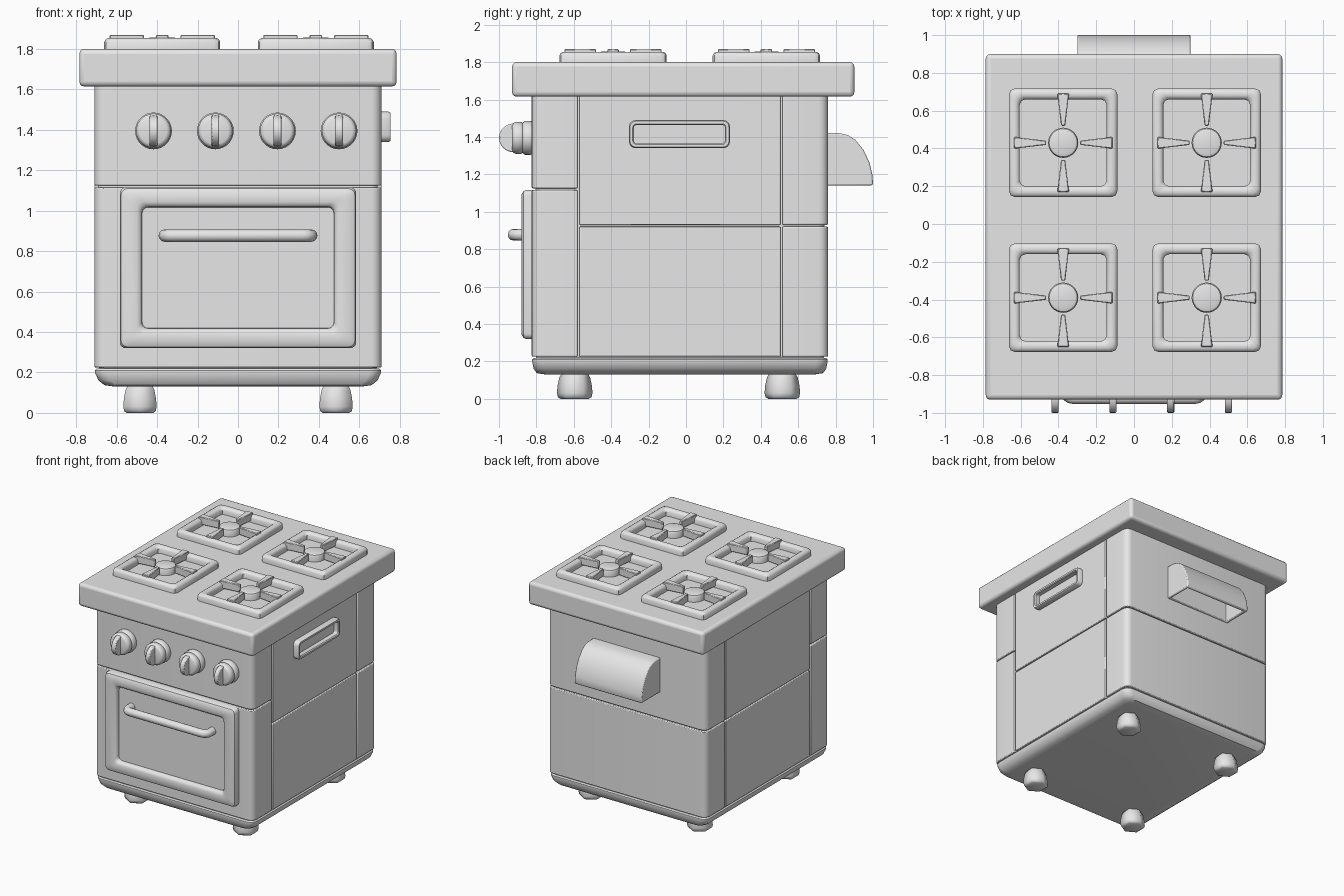
import bpy, bmesh, math
from mathutils import Matrix, Vector

cube = bpy.data.objects.get("Cube")
if cube:
    bpy.data.objects.remove(cube, do_unlink=True)

grey = bpy.data.materials.new("plain grey")
grey.use_nodes = True
grey.diffuse_color = (0.8, 0.8, 0.8, 1)
grey.node_tree.nodes["Principled BSDF"].inputs["Base Color"].default_value = (0.8, 0.8, 0.8, 1)

Q = math.pi / 2
UP, FRONT, SIDE = (0, 0, 0), (Q, 0, 0), (Q, 0, Q)


def finish(name, bm, loc=(0, 0, 0), rot=UP, bevel=0, segments=2, angle=35):
    bmesh.ops.recalc_face_normals(bm, faces=bm.faces)
    mesh = bpy.data.meshes.new(name)
    bm.to_mesh(mesh)
    bm.free()
    mesh.materials.append(grey)
    ob = bpy.data.objects.new(name, mesh)
    bpy.context.collection.objects.link(ob)
    ob.location, ob.rotation_euler = loc, rot
    if bevel:
        mod = ob.modifiers.new("edges", 'BEVEL')
        mod.width, mod.segments = bevel, segments
        mod.limit_method, mod.angle_limit = 'ANGLE', math.radians(40)
    bpy.ops.object.select_all(action='DESELECT')
    bpy.context.view_layer.objects.active = ob
    ob.select_set(True)
    bpy.ops.object.shade_smooth_by_angle(angle=math.radians(angle))
    return ob


def box(name, lo, hi, bevel=0.01, round_ends=(), radius=0.05, segments=2):
    """Box between two corners; upright edges at the given y signs are rounded."""
    lo, hi = Vector(lo), Vector(hi)
    bm = bmesh.new()
    bmesh.ops.create_cube(bm, size=1)
    for v in bm.verts:
        v.co = Vector([c * s for c, s in zip(v.co, hi - lo)])
    edges = [e for e in bm.edges
             if abs(e.verts[0].co.z - e.verts[1].co.z) > 0.01
             and any(e.verts[0].co.y * s > 0 for s in round_ends)]
    if edges:
        bmesh.ops.bevel(bm, geom=edges, offset=radius, segments=5, profile=0.5, affect='EDGES')
    return finish(name, bm, (lo + hi) / 2, UP, bevel, segments)


def bridge(bm, a, b):
    for i in range(len(a)):
        j = (i + 1) % len(a)
        bm.faces.new((a[i], a[j], b[j], b[i]))


def loft(name, loops, loc, rot=UP, caps=(True, True), steps=4):
    """Rounded rectangles (half width, half height, radius, level) joined in order."""
    bm = bmesh.new()
    rows = []
    for w, h, r, level in loops:
        row = []
        for k, (sx, sy) in enumerate(((1, 1), (-1, 1), (-1, -1), (1, -1))):
            for i in range(steps + 1):
                a = Q * (k + i / steps)
                row.append(bm.verts.new((sx * (w - r) + r * math.cos(a),
                                         sy * (h - r) + r * math.sin(a), level)))
        rows.append(row)
    for a, b in zip(rows, rows[1:]):
        bridge(bm, a, b)
    for use, row in zip(caps, (rows[0], rows[-1])):
        if use:
            bm.faces.new(row)
    return finish(name, bm, loc, rot)


def lathe(name, profile, loc, rot=UP, sides=28, turn=0.0, angle=40):
    bm = bmesh.new()
    rows = [[bm.verts.new((r * math.cos(turn + math.tau * i / sides),
                           r * math.sin(turn + math.tau * i / sides), z))
             for i in range(sides)] for r, z in profile]
    for a, b in zip(rows, rows[1:]):
        bridge(bm, a, b)
    bm.faces.new(rows[0])
    bm.faces.new(rows[-1])
    return finish(name, bm, loc, rot, angle=angle)


# Body panels around a recessed core, so narrow seams show between them
W, F, B = 0.71, -0.825, 0.76
box("body_core", (-0.69, -0.805, 0.2), (0.69, 0.74, 1.65), 0.03)
box("front_lower_panel", (-W, F, 0.225), (W, -0.58, 1.115), 0.006, (-1,))
box("front_upper_panel", (-W, F, 1.125), (W, -0.58, 1.63), 0.006, (-1,))
for level, z0, z1 in (("lower", 0.225, 0.92), ("upper", 0.93, 1.63)):
    box("back_%s_panel" % level, (-W, 0.515, z0), (W, B, z1), 0.006, (1,))
    box("side_%s_panel" % level, (-W, -0.57, z0), (W, 0.505, z1), 0.005)

# Base tray with a rounded underside
loft("base_tray", [(0.61, 0.72, 0.05, 0.13), (0.66, 0.765, 0.06, 0.137),
                   (0.69, 0.782, 0.06, 0.16), (0.708, 0.79, 0.06, 0.2),
                   (0.708, 0.79, 0.06, 0.21), (0.7, 0.782, 0.06, 0.219)],
     (0, (F + B) / 2, 0))

# Feet
for x in (-0.485, 0.485):
    for y in (-0.595, 0.515):
        lathe("foot", [(0.075, 0), (0.09, 0.008), (0.095, 0.03), (0.092, 0.07),
                       (0.082, 0.115), (0.07, 0.135)], (x, y, 0), sides=6, turn=Q, angle=65)

# Cooktop slab
box("cooktop", (-0.785, -0.93, 1.615), (0.785, 0.9, 1.8), 0.024, segments=3)


# Burners: square frame, central cap and four tapered prongs
def prong(loc, turn):
    bm = bmesh.new()
    lower, upper = [[bm.verts.new((r, s * w, z)) for r, w, s in
                     ((0.09, 0.011, -1), (0.26, 0.031, -1), (0.26, 0.031, 1), (0.09, 0.011, 1))]
                    for z in (0.01, 0.07)]
    bridge(bm, lower, upper)
    bm.faces.new(lower)
    bm.faces.new(upper)
    finish("burner_prong", bm, loc, (0, 0, turn), 0.004, 1)


for x in (-0.375, 0.385):
    for y in (-0.39, 0.43):
        loc = (x, y, 1.8)
        loft("burner_frame", [(0.287, 0.287, 0.03, -0.005), (0.287, 0.287, 0.03, 0.035),
                              (0.28, 0.28, 0.03, 0.048), (0.268, 0.268, 0.03, 0.055),
                              (0.25, 0.25, 0.03, 0.055), (0.238, 0.238, 0.03, 0.048),
                              (0.23, 0.23, 0.03, 0.035), (0.23, 0.23, 0.03, -0.005)],
             loc, caps=(False, False), steps=2)
        lathe("burner_cap", [(0.08, -0.005), (0.08, 0.04), (0.074, 0.052), (0.06, 0.057)], loc)
        for k in range(4):
            prong(loc, k * Q)

# Oven door with a raised rim and a sunken panel
loft("oven_door", [(0.585, 0.398, 0.03, -0.01), (0.585, 0.398, 0.03, 0.03),
                   (0.578, 0.391, 0.03, 0.045), (0.56, 0.373, 0.03, 0.055),
                   (0.5, 0.325, 0.03, 0.055), (0.484, 0.309, 0.03, 0.048),
                   (0.476, 0.301, 0.03, 0.035), (0.474, 0.299, 0.03, 0.018)],
     (0, F, 0.718), FRONT)


# Door handle: one tube bent back at both ends
def door_handle(half, reach, r, sides=12):
    path = []
    for k in range(5):
        a = Q * k / 4
        path.append((Vector((half - 0.04 * (1 - math.sin(a)), -0.04 * (1 - math.cos(a)))), a))
    path = [(Vector((half, -reach)), Q)] + path[::-1]
    path += [(Vector((-p.x, p.y)), -a) for p, a in reversed(path)]
    bm = bmesh.new()
    rows = []
    for p, a in path:
        row = []
        for i in range(sides):
            t = math.tau * i / sides
            out = r * math.cos(t)
            row.append(bm.verts.new((p.x + out * math.sin(a), r * math.sin(t),
                                     p.y + out * math.cos(a))))
        rows.append(row)
    for a, b in zip(rows, rows[1:]):
        bridge(bm, a, b)
    bm.faces.new(rows[0])
    bm.faces.new(rows[-1])
    finish("door_handle", bm, (0, -0.922, 0.877), FRONT, angle=50)


door_handle(0.362, 0.085, 0.031)

# Control knobs: stepped base and an upright half-round grip
for x in (-0.418, -0.112, 0.195, 0.5):
    loc = (x, F, 1.395)
    lathe("knob_base", [(0.085, -0.01), (0.091, 0.008), (0.091, 0.035), (0.084, 0.045),
                        (0.08, 0.048), (0.086, 0.056), (0.086, 0.085), (0.078, 0.1),
                        (0.066, 0.105)], loc, FRONT)
    bm = bmesh.new()
    left, right = [[bm.verts.new((s * 0.019, 0.077 * math.cos(a), 0.095 + 0.08 * math.sin(a)))
                    for a in [math.pi * i / 12 for i in range(13)]] for s in (-1, 1)]
    bridge(bm, left, right)
    bm.faces.new(left)
    bm.faces.new(right)
    finish("knob_grip", bm, loc, FRONT, 0.006)

# Raised oval pull on the left side
loft("side_pull", [(0.27, 0.075, 0.035, -0.01), (0.27, 0.075, 0.035, 0.035),
                   (0.264, 0.069, 0.03, 0.045), (0.25, 0.055, 0.02, 0.045),
                   (0.244, 0.049, 0.016, 0.038), (0.244, 0.049, 0.016, 0.002)],
     (W, -0.035, 1.415), SIDE)

# Rear vent hood, hollow from below
bm = bmesh.new()
outline = [(0.75, 1.14), (0.995, 1.14), (1.0, 1.15), (0.996, 1.2), (0.982, 1.26),
           (0.95, 1.33), (0.905, 1.385), (0.865, 1.41), (0.82, 1.42), (0.75, 1.42)]
ends = [[bm.verts.new((x, y, z)) for y, z in outline] for x in (-0.3, 0.3)]
bridge(bm, *ends)
for end in ends:
    bm.faces.new(end)
bmesh.ops.recalc_face_normals(bm, faces=bm.faces)
bottom = min(bm.faces, key=lambda f: f.calc_center_median().z)
bmesh.ops.inset_individual(bm, faces=[bottom], thickness=0.03)
roof = bmesh.ops.extrude_discrete_faces(bm, faces=[bottom])["faces"][0]
for v in roof.verts:
    v.co.z = 1.37
    if v.co.y > 0.9:
        v.co.y = 0.87
finish("rear_vent", bm, bevel=0.008)
